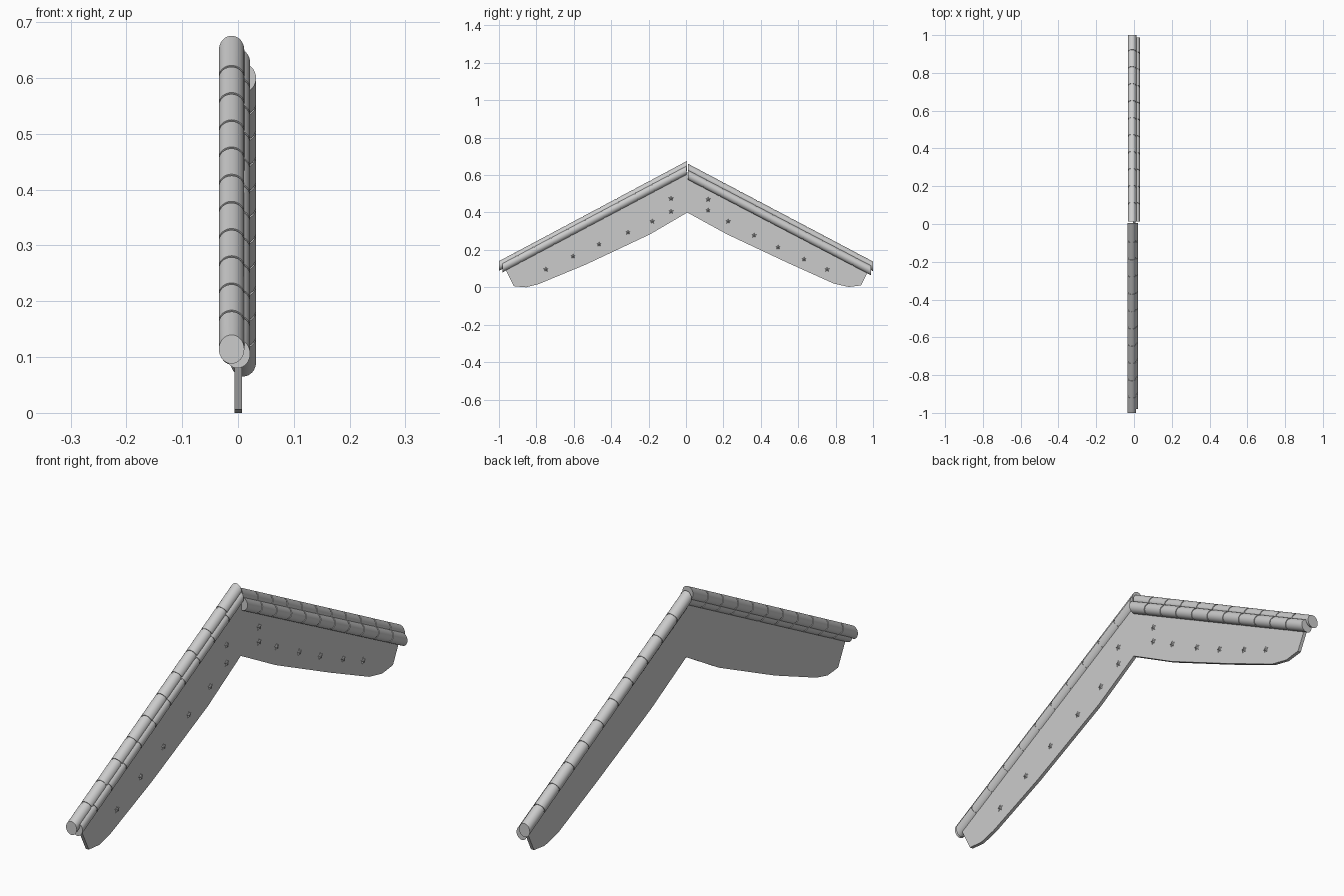
import bpy, bmesh, math
from mathutils import Vector

if "Cube" in bpy.data.objects:
    bpy.data.objects.remove(bpy.data.objects["Cube"], do_unlink=True)

# Single clay-grey material
grey = bpy.data.materials.new("light grey")
grey.use_nodes = True
colour = (0.6, 0.6, 0.6, 1)
grey.diffuse_color = colour
grey.node_tree.nodes["Principled BSDF"].inputs["Base Color"].default_value = colour


def finish(name, bm, smooth=False):
    bmesh.ops.recalc_face_normals(bm, faces=bm.faces)
    mesh = bpy.data.meshes.new(name)
    bm.to_mesh(mesh)
    bm.free()
    mesh.materials.append(grey)
    ob = bpy.data.objects.new(name, mesh)
    bpy.context.collection.objects.link(ob)
    if smooth:
        bpy.ops.object.select_all(action='DESELECT')
        ob.select_set(True)
        bpy.context.view_layer.objects.active = ob
        bpy.ops.object.shade_smooth_by_angle(angle=math.radians(35))
    return ob


# Row of round tiles, grooved at the joints, cut upright at both ends
def tile_row(name, x, low, high, tiles=11, radius=0.0228, sides=32):
    start, end = Vector((x, *low)), Vector((x, *high))
    axis = (end - start).normalized()
    across = Vector((1, 0, 0))
    up = across.cross(axis)
    length = (end - start).length
    core, gap = radius * 0.9, 0.003
    stations = [(0, radius, True)]
    for i in range(1, tiles):
        d = length * i / tiles
        stations += [(d - gap, radius, False), (d - gap, core, False),
                     (d + gap, core, False), (d + gap, radius, False)]
    stations.append((length, radius, True))
    bm = bmesh.new()
    rings = []
    for d, r, upright in stations:
        ring = []
        for k in range(sides):
            a = math.tau * k / sides
            off = (across * math.cos(a) + up * math.sin(a)) * r
            if upright:
                off -= axis * (off.y / axis.y)
            ring.append(bm.verts.new(start + axis * d + off))
        rings.append(ring)
    for a, b in zip(rings, rings[1:]):
        for k in range(sides):
            n = (k + 1) % sides
            bm.faces.new((a[k], a[n], b[n], b[k]))
    bm.faces.new(rings[0])
    bm.faces.new(rings[-1])
    finish(name, bm, True)


tile_row("front_upper_tiles", -0.0115, (-1, 0.114), (0.006, 0.650))
tile_row("front_lower_tiles", -0.001, (-0.98, 0.106), (0.004, 0.627))
tile_row("back_upper_tiles", -0.010, (1, 0.112), (0.012, 0.634))
tile_row("back_lower_tiles", 0.0095, (0.988, 0.091), (0.012, 0.600))

# Gable board with curved lower edge
outline = [(-0.965, 0.11), (-0.963, 0.09), (-0.92, 0.006), (-0.89, 0.003),
           (-0.855, 0), (-0.786, 0.018), (-0.535, 0.122), (-0.193, 0.283),
           (0.007, 0.40), (0.22, 0.283), (0.55, 0.128), (0.79, 0.02),
           (0.87, 0.002), (0.936, 0.01), (0.973, 0.085), (0.973, 0.10),
           (0.007, 0.615)]
bm = bmesh.new()
face = bm.faces.new([bm.verts.new((-0.006, y, z)) for y, z in outline])
extruded = bmesh.ops.extrude_face_region(bm, geom=[face])["geom"]
moved = [v for v in extruded if isinstance(v, bmesh.types.BMVert)]
bmesh.ops.translate(bm, verts=moved, vec=(0.013, 0, 0))
finish("gable_board", bm)

# Small raised star studs on the left face of the board
studs = [(-0.08, 0.475), (-0.08, 0.406), (-0.18, 0.353), (-0.31, 0.294),
         (-0.465, 0.23), (-0.604, 0.166), (-0.749, 0.096),
         (0.118, 0.47), (0.118, 0.412), (0.225, 0.353), (0.364, 0.278),
         (0.492, 0.214), (0.631, 0.15), (0.754, 0.096)]
bm = bmesh.new()
for y, z in studs:
    rim = []
    for k in range(10):
        a = math.pi / 2 + math.pi * k / 5
        r = 0.015 if k % 2 == 0 else 0.007
        rim.append(bm.verts.new((0.0065, y + r * math.cos(a), z + r * math.sin(a))))
    tip = bm.verts.new((0.013, y, z))
    for k in range(10):
        bm.faces.new((rim[k], rim[(k + 1) % 10], tip))
    bm.faces.new(rim[::-1])
finish("star_studs", bm)
